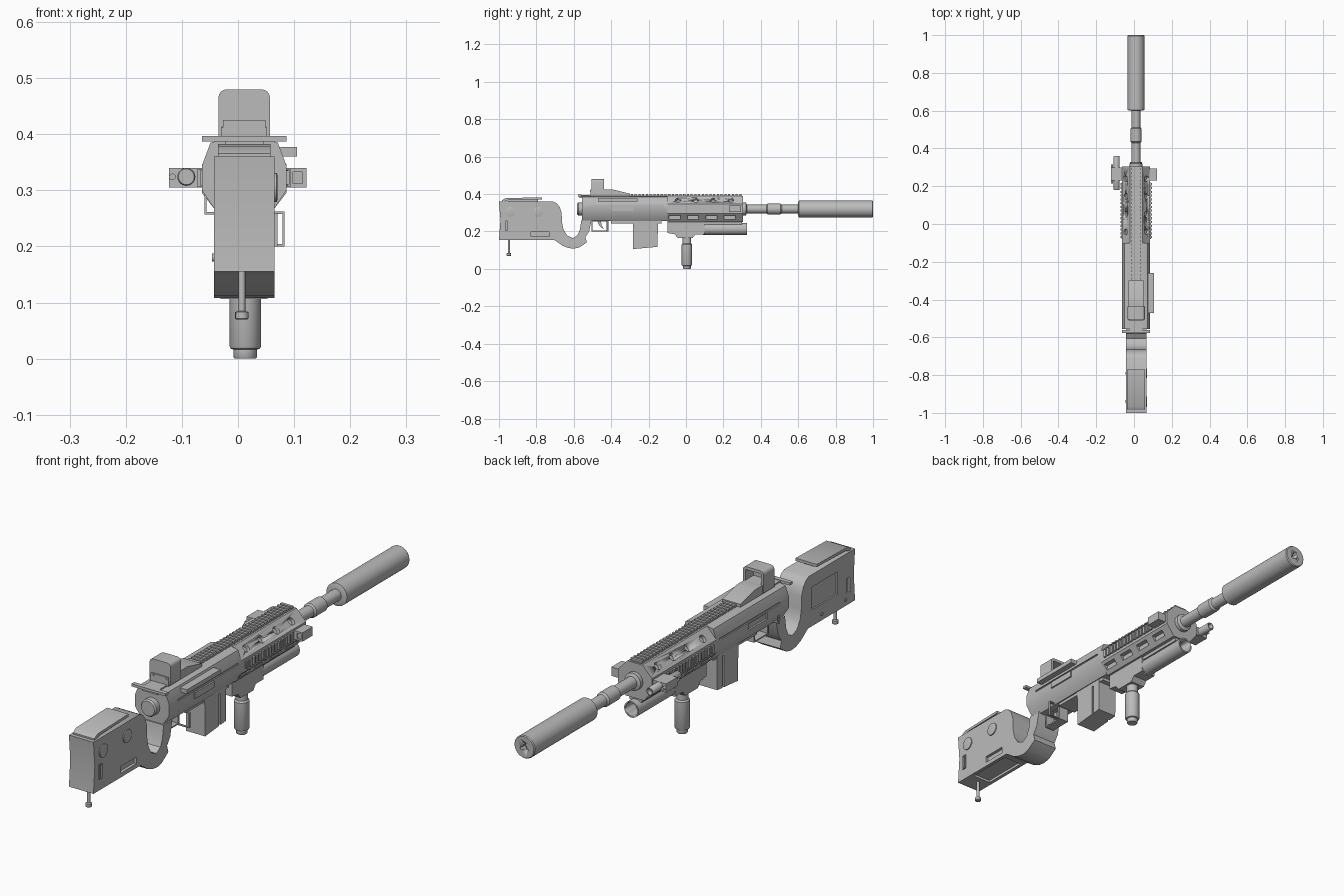
import bpy, bmesh, math
from mathutils import Vector

cube = bpy.data.objects.get("Cube")
if cube:
    bpy.data.objects.remove(cube)

CX = 0.011   # centre line of the body
BZ = 0.32    # bore height

grey = bpy.data.materials.new("plain_grey")
grey.use_nodes = True
grey.diffuse_color = (0.5, 0.5, 0.5, 1)
grey.node_tree.nodes["Principled BSDF"].inputs["Base Color"].default_value = (0.5, 0.5, 0.5, 1)


def finish(name, bm, smooth=True):
    bmesh.ops.recalc_face_normals(bm, faces=bm.faces)
    mesh = bpy.data.meshes.new(name)
    bm.to_mesh(mesh)
    bm.free()
    mesh.materials.append(grey)
    ob = bpy.data.objects.new(name, mesh)
    bpy.context.collection.objects.link(ob)
    bpy.ops.object.select_all(action='DESELECT')
    ob.select_set(True)
    bpy.context.view_layer.objects.active = ob
    if smooth:
        bpy.ops.object.shade_smooth_by_angle(angle=math.radians(35))
    return ob


def add_box(bm, x, y, z):
    v = bmesh.ops.create_cube(bm, size=1)["verts"]
    for p in v:
        p.co = Vector([(a + b) / 2 + c * (b - a) for (a, b), c in zip((x, y, z), p.co)])


def box(name, x, y, z):
    bm = bmesh.new()
    add_box(bm, x, y, z)
    return finish(name, bm, False)


def mid(half):
    return (CX - half, CX + half)


def prism(name, pts, lo, hi, axis):
    """Extrude a closed profile: (y, z) along X or (x, z) along Y."""
    bm = bmesh.new()
    put = (lambda a, b: (lo, a, b)) if axis == 'X' else (lambda a, b: (a, lo, b))
    face = bm.faces.new([bm.verts.new(put(a, b)) for a, b in pts])
    ext = bmesh.ops.extrude_face_region(bm, geom=[face])["geom"]
    shift = Vector((hi - lo, 0, 0)) if axis == 'X' else Vector((0, hi - lo, 0))
    bmesh.ops.translate(bm, vec=shift, verts=[g for g in ext if isinstance(g, bmesh.types.BMVert)])
    return finish(name, bm)


def mirrored(half):
    """Symmetric (x, z) outline from its right half, listed top to bottom."""
    return [(CX + a, b) for a, b in half] + [(CX - a, b) for a, b in reversed(half)]


def turned(name, centre, direction, steps, seg=32):
    """Solid of revolution from (distance, radius) steps along a direction."""
    bm = bmesh.new()
    q = Vector(direction).to_track_quat('Z', 'Y')
    rings = []
    for d, r in steps:
        rings.append([bm.verts.new(Vector(centre) + q @ Vector(
            (r * math.cos(i * math.tau / seg), r * math.sin(i * math.tau / seg), d))) for i in range(seg)])
    for a, b in zip(rings, rings[1:]):
        for i in range(seg):
            bm.faces.new((a[i], a[(i + 1) % seg], b[(i + 1) % seg], b[i]))
    bm.faces.new(rings[0])
    bm.faces.new(rings[-1])
    return finish(name, bm)


def cut(ob, cutters):
    for c in cutters:
        mod = ob.modifiers.new("cut", 'BOOLEAN')
        mod.operation, mod.solver, mod.object = 'DIFFERENCE', 'EXACT', c
        bpy.context.view_layer.objects.active = ob
        bpy.ops.object.modifier_apply(modifier=mod.name)
        bpy.data.objects.remove(c)


def frame(name, axis, at, a, z, t, depth):
    """Thin rectangular loop lying across the given axis."""
    bm = bmesh.new()
    bars = [((a[0], a[0] + t), z), ((a[1] - t, a[1]), z), (a, (z[0], z[0] + t)), (a, (z[1] - t, z[1]))]
    for ra, rz in bars:
        if axis == 'Y':
            add_box(bm, ra, (at - depth, at + depth), rz)
        else:
            add_box(bm, (at - depth, at + depth), ra, rz)
    return finish(name, bm, False)


# Stock with the curved thumb grip
outline = [(-1, .155), (-.705, .155), (-.69, .145), (-.66, .124), (-.63, .112), (-.6, .108),
           (-.57, .115), (-.53, .142), (-.538, .17), (-.518, .2), (-.505, .26), (-.56, .26),
           (-.567, .21), (-.58, .18), (-.605, .165), (-.635, .178), (-.655, .21), (-.663, .25),
           (-.665, .3), (-.675, .33), (-.69, .35), (-.71, .36), (-1, .36), (-.992, .26)]
L, R = CX - .054, CX + .054
stock = prism("stock", outline, L, R, 'X')
cut(stock, [box("c", (R - .012, 1), (-.83, -.73), (.172, .198)),
            box("c", (R - .012, 1), (-.968, -.95), (.2, .26)),
            box("c", (-1, L + .008), (-.968, -.95), (.2, .26)),
            box("c", (-1, L + .006), (-.89, -.73), (.22, .31)),
            box("c", mid(.04), (-.92, -.73), (0, .165))])
frame("stock_sling_bar", 'X', R, (-.968, -.95), (.2, .26), .004, .005)
for i, y in enumerate((-.94, -.79)):
    turned(f"stock_disc_{i}", (R, y, .305), (1, 0, 0), [(-.01, .026), (.004, .026), (.005, .023)])
    turned(f"stock_pin_{i}", (L, y, .18), (-1, 0, 0), [(-.01, .007), (.003, .007)], 12)
prism("cheek_pad", [(-.985, .355), (-.985, .366), (-.965, .378), (-.77, .383), (-.77, .372), (-.95, .368)],
      CX - .047, CX + .047, 'X')
box("cheek_pad_riser", mid(.025), (-.95, -.79), (.35, .376))
turned("stock_monopod", (CX - .004, -.947, .07), (0, 0, 1),
       [(0, .01), (.002, .012), (.013, .012), (.015, .006), (.1, .006)], 16)

# Receiver
receiver = prism("receiver", mirrored([(.04, .39), (.06, .385), (.075, .345), (.075, .3), (.045, .255)]),
                 -.555, -.1, 'Y')
cut(receiver, [box("c", (CX + .07, 1), (-.5, -.12), (.338, .345)),
               box("c", (-1, CX - .07), (-.5, -.12), (.338, .345)),
               box("c", (-1, CX - .068), (-.42, -.3), (.308, .332))])
box("lower_receiver", mid(.04), (-.4, -.13), (.243, .26))
box("ejection_port", (CX, CX + .081), (-.4, -.28), (.31, .335))
box("side_handle_bar", (CX, .105), (-.47, -.26), (.36, .377))
turned("receiver_end_cap", (CX, -.5, BZ), (0, -1, 0), [(0, .034), (.076, .034), (.082, .029)])
box("charging_handle", mid(.075), (-.578, -.56), (.387, .397))
box("charging_handle_stem", mid(.034), (-.57, -.5), (.378, .395))
frame("sling_loop_right", 'Y', -.42, (.03, .083), (.2, .262), .004, .004)
frame("sling_loop_left", 'Y', -.5, (-.06, -.03), (.257, .32), .004, .004)

# Trigger and guard
frame("trigger_guard", 'X', CX, (-.505, -.415), (.2, .258), .005, .02)
prism("trigger", [(-.475, .26), (-.455, .26), (-.452, .235), (-.44, .213), (-.455, .222), (-.468, .238)],
      CX - .006, CX + .006, 'X')

# Magazine with a groove on each side
magazine = prism("magazine", [(-.285, .26), (-.15, .26), (-.152, .118), (-.282, .106)], CX - .042, CX + .042, 'X')
cut(magazine, [box("c", (CX + s * .04 - .004, CX + s * .04 + .004), (-.195, -.185), (0, .24)) for s in (-1, 1)])

# Handguard with round vents above and slots below
guard = prism("handguard", mirrored([(.033, .39), (.075, .347), (.075, .295), (.04, .25)]), -.1, .305, 'Y')
cutters = []
for i in range(4):
    for s in (-1, 1):
        cutters.append(turned("c", (CX + s * .055, -.042 + i * .094, .368), (s * .72, 0, .7),
                              [(-.015, .015), (.03, .015)], 20))
        edges = sorted((CX + s * .05, CX + s * .1))
        y = -.09 + i * .098
        cutters.append(box("c", edges, (y, y + .06), (.265, .285)))
cut(guard, cutters)


def rail(name, length, pitch, x, z, base_x, base_z):
    bm = bmesh.new()
    add_box(bm, base_x, length, base_z)
    y = length[0] + pitch * .25
    while y + pitch * .55 < length[1]:
        add_box(bm, x, (y, y + pitch * .55), z)
        y += pitch
    return finish(name, bm, False)


# Toothed rails on top and on both sides
rail("top_rail", (-.3, .3), .02, mid(.026), (.39, .4), mid(.024), (.375, .393))
for side, s in (("left", 1), ("right", -1)):
    rail(f"{side}_rail", (-.08, .22), .02, sorted((CX + s * .07, CX + s * .083)), (.306, .338),
         sorted((CX + s * .07, CX + s * .078)), (.308, .336))

# Barrel and suppressor
turned("barrel", (CX, .29, BZ), (0, 1, 0),
       [(0, .035), (.03, .035), (.035, .023), (.14, .023), (.146, .029), (.215, .029), (.222, .023), (.33, .023)])
suppressor = turned("suppressor", (CX, .6, BZ), (0, 1, 0),
                    [(0, .035), (.004, .045), (.396, .045), (.4, .042)], 40)
bores = [turned("c", (CX, .94, BZ), (0, 1, 0), [(0, .011), (.1, .011)], 20)]
for k in range(3):
    a = math.radians(90 + 120 * k)
    bores.append(turned("c", (CX + .014 * math.cos(a), .97, BZ + .014 * math.sin(a)), (0, 1, 0),
                        [(0, .006), (.1, .006)], 12))
cut(suppressor, bores)

# Sight: ramped base and a hood with a sunken window
prism("sight_base", [(-.51, .385), (-.51, .412), (-.44, .425), (-.39, .424), (-.3, .402), (-.3, .385)],
      CX - .04, CX + .04, 'X')
arc = [(.031 + .015 * math.sin(t * math.pi / 8), .465 + .015 * math.cos(t * math.pi / 8)) for t in range(5)]
hood = prism("sight_hood", mirrored(arc + [(.046, .395)]), -.505, -.438, 'Y')
cut(hood, [box("c", mid(.035), (-.49, -.4), (.425, .468))])
box("sight_panel", mid(.038), (-.51, -.5), (.398, .425))
for s in (-1, 1):
    turned(f"sight_screw_{s + 1}", (CX + s * .027, -.508, .418), (0, -1, 0), [(0, .004), (.004, .004)], 12)

# Under-barrel mount, tube and vertical grip
prism("lower_mount", [(-.1, .255), (-.1, .192), (-.06, .185), (-.045, .165), (.035, .165), (.05, .185),
                      (.1, .185), (.1, .255)], CX - .032, CX + .032, 'X')
box("lower_rail", mid(.027), (-.1, .3), (.237, .255))
tube = turned("lower_tube", (CX, .09, .213), (0, 1, 0), [(0, .032), (.237, .032)])
cut(tube, [turned("c", (CX, .2, .213), (0, 1, 0), [(0, .026), (.2, .026)])])
turned("vertical_grip", (CX + .002, .005, 0), (0, 0, 1),
       [(0, .019), (.003, .021), (.016, .021), (.018, .026), (.022, .028), (.13, .028), (.136, .023), (.18, .023)])

# Side accessories
box("light_bracket", (-.123, -.05), (.23, .3), (.305, .34))
light = turned("side_light", (-.092, .18, .324), (0, 1, 0), [(0, .014), (.003, .016), (.177, .016), (.18, .014)], 24)
cut(light, [turned("c", (-.092, .34, .324), (0, 1, 0), [(0, .011), (.1, .011)], 24)])
turned("light_screw", (-.117, .215, .324), (0, 1, 0), [(0, .006), (.1, .006)], 12)
block = box("side_block", (.07, .122), (.23, .295), (.305, .34))
cut(block, [box("c", (.098, .115), (.2, .235), (.312, .333))])
